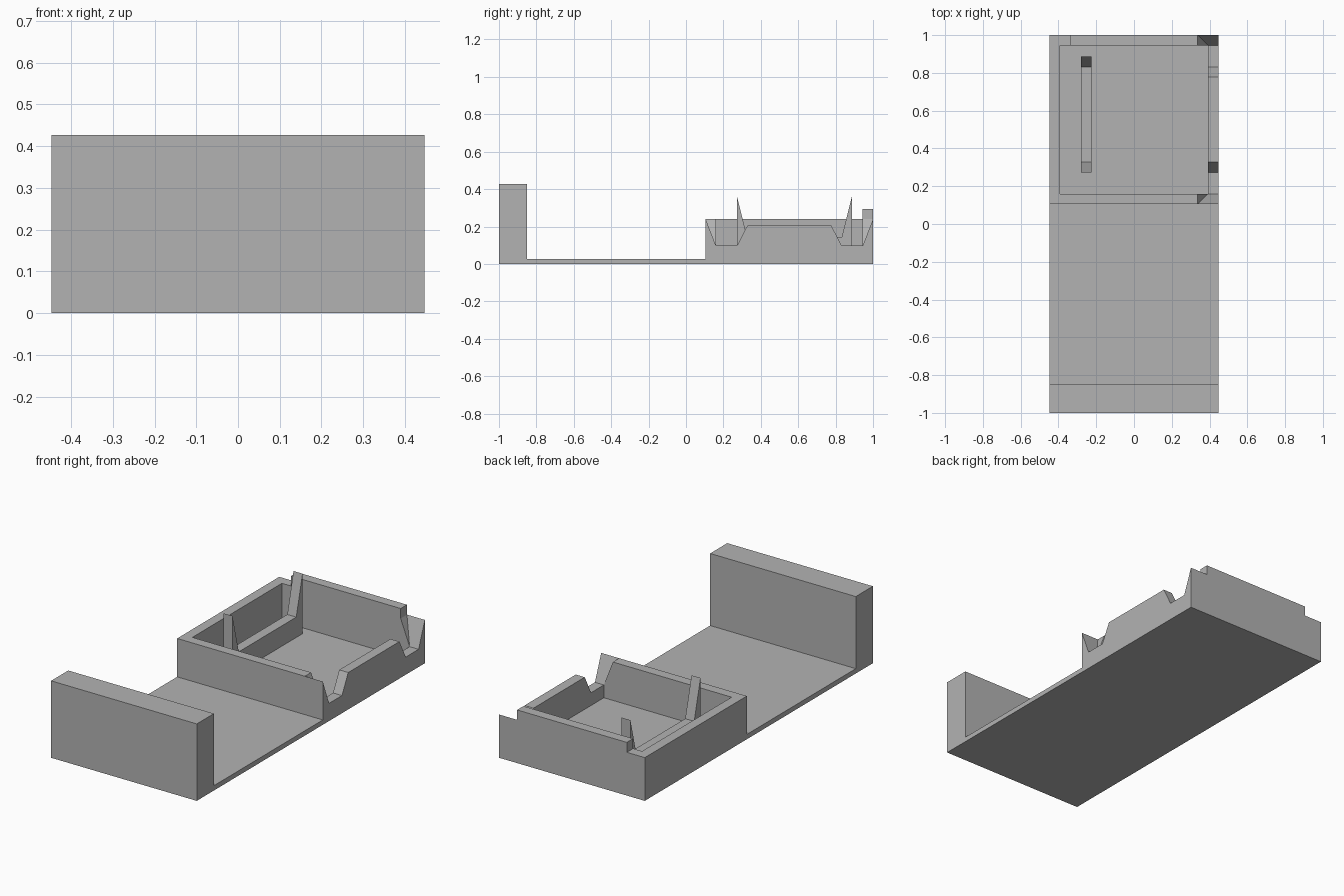
import bpy
import bmesh

cube = bpy.data.objects.get("Cube")
if cube:
    bpy.data.objects.remove(cube, do_unlink=True)

grey = bpy.data.materials.new("plain grey")
grey.use_nodes = True
colour = (0.45, 0.45, 0.45, 1)
grey.diffuse_color = colour
grey.node_tree.nodes["Principled BSDF"].inputs["Base Color"].default_value = colour

# Shared dimensions
HALF = 0.447           # half width
INNER = 0.392          # inside of the side walls
STEP = 0.337           # where the wall tops change height
FRONT, BACK = 0.105, 1.0
WALL = 0.055
DECK, RIM, LOW = 0.027, 0.24, 0.098


def finish(name, bm):
    bmesh.ops.recalc_face_normals(bm, faces=bm.faces)
    mesh = bpy.data.meshes.new(name)
    bm.to_mesh(mesh)
    bm.free()
    mesh.materials.append(grey)
    obj = bpy.data.objects.new(name, mesh)
    bpy.context.collection.objects.link(obj)
    return obj


def prism(name, profile, x0, x1):
    """Extrude a (y, z) outline across x."""
    bm = bmesh.new()
    face = bm.faces.new([bm.verts.new((x0, y, z)) for y, z in profile])
    new = bmesh.ops.extrude_face_region(bm, geom=[face])["geom"]
    moved = [v for v in new if isinstance(v, bmesh.types.BMVert)]
    bmesh.ops.translate(bm, vec=(x1 - x0, 0, 0), verts=moved)
    return finish(name, bm)


def box(name, x0, x1, y0, y1, z0, z1):
    return prism(name, [(y0, z0), (y1, z0), (y1, z1), (y0, z1)], x0, x1)


def corner_twist(name, outer, inner):
    """Wall piece whose top twists from level to the end slope."""
    bm = bmesh.new()
    ring = [(STEP, outer, RIM), (INNER, outer, RIM),
            (INNER, inner, LOW), (STEP, inner, RIM)]
    top = [bm.verts.new(p) for p in ring]
    base = [bm.verts.new((x, y, 0)) for x, y, z in ring]
    bm.faces.new(base)
    # split the top along its falling diagonal
    bm.faces.new((top[0], top[1], top[2]))
    bm.faces.new((top[0], top[2], top[3]))
    for i in range(4):
        j = (i + 1) % 4
        bm.faces.new((top[i], top[j], base[j], base[i]))
    return finish(name, bm)


# Deck with the tall front block
prism("deck_and_front_block",
      [(-1, 0), (FRONT, 0), (FRONT, DECK), (-0.85, DECK), (-0.85, 0.427), (-1, 0.427)],
      -HALF, HALF)

# Tray floor and plain walls
box("tray_floor", -INNER, INNER, FRONT + WALL, BACK - WALL, 0, DECK)
box("tray_right_wall", -HALF, -INNER, FRONT, BACK, 0, RIM)
box("tray_front_wall", -INNER, STEP, FRONT, FRONT + WALL, 0, RIM)
box("tray_back_wall_end", -INNER, -STEP, BACK - WALL, BACK, 0, RIM)
box("tray_back_wall", -STEP, STEP, BACK - WALL, BACK, 0, 0.295)

# Notched left wall
prism("tray_left_wall",
      [(FRONT, 0), (FRONT, RIM), (FRONT + WALL, LOW), (0.273, LOW), (0.328, 0.205),
       (0.777, 0.205), (0.832, LOW), (BACK - WALL, LOW), (BACK, RIM), (BACK, 0)],
      INNER, HALF)

# Twisted corners joining the notched wall
corner_twist("front_corner", FRONT, FRONT + WALL)
corner_twist("back_corner", BACK, BACK - WALL)

# Inner rib with a pointed post at each end
prism("inner_rib",
      [(0.273, DECK), (0.273, 0.36), (0.328, 0.14), (0.832, 0.14), (0.887, 0.36), (0.887, DECK)],
      -0.28, -0.225)
